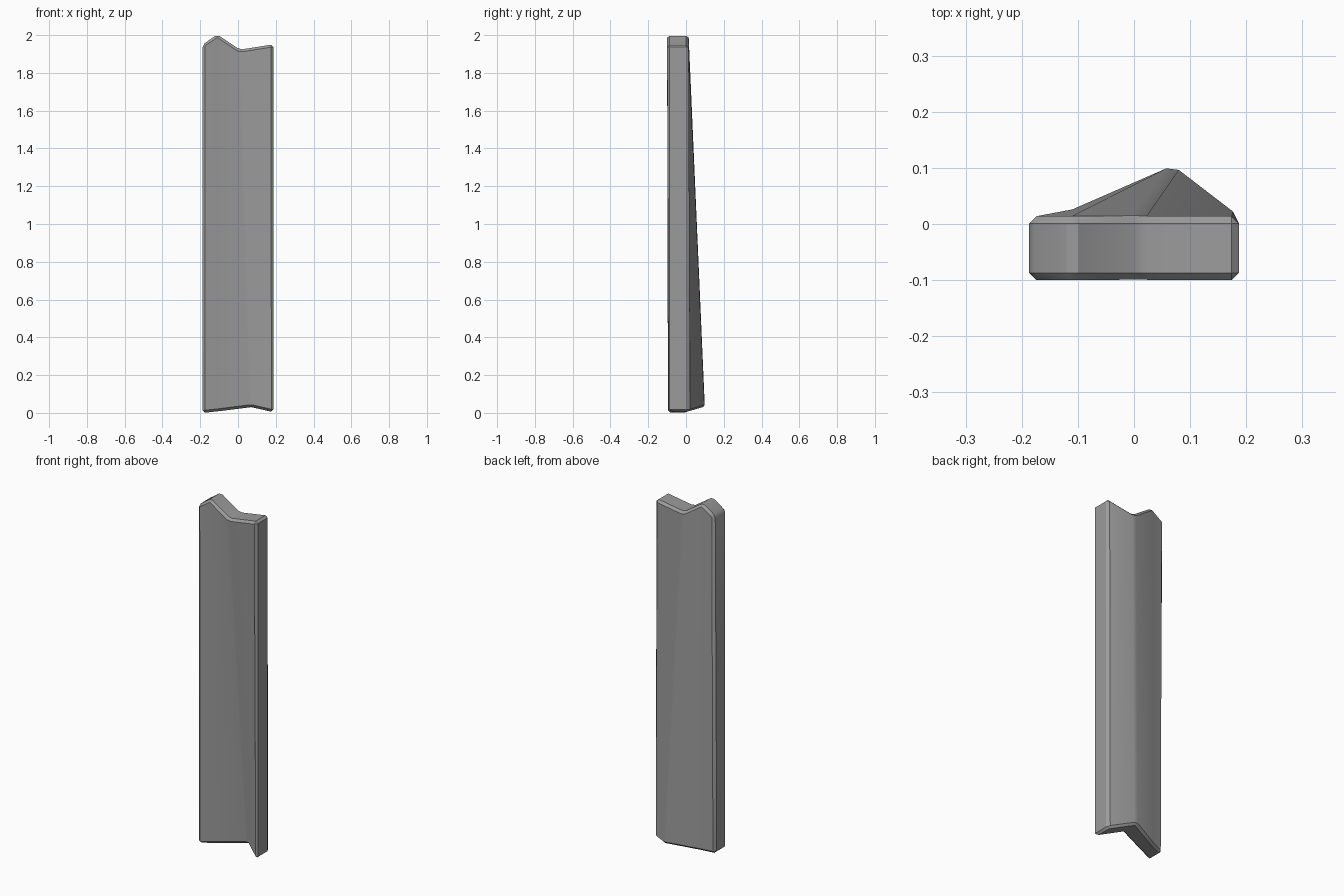
import bpy
import bmesh

cube = bpy.data.objects.get("Cube")
if cube:
    bpy.data.objects.remove(cube, do_unlink=True)

# Stone grey material
grey = bpy.data.materials.new("stone_grey")
grey.use_nodes = True
colour = (0.33, 0.33, 0.33, 1)
grey.diffuse_color = colour
grey.node_tree.nodes["Principled BSDF"].inputs["Base Color"].default_value = colour

# Each column of the plank: x, front y, back y, z at the two ends
top = [(-0.187, -0.1, 0.014, 1.95), (-0.11, -0.1, 0.014, 2.003),
       (0.01, -0.1, 0.014, 1.923), (0.187, -0.1, 0.014, 1.951)]
bottom = [(-0.187, -0.1, 0.0, 0.0), (-0.11, -0.072, 0.026, 0.008),
          (0.07, -0.007, 0.105, 0.031), (0.187, -0.1, 0.014, 0.004)]

bm = bmesh.new()


def row(points, side):
    return [bm.verts.new((p[0], p[side], p[3])) for p in points]


tf, tb = row(top, 1), row(top, 2)
bf, bb = row(bottom, 1), row(bottom, 2)

# Front, back and end strips, then the two long sides
for a, b in ((bf, tf), (tb, bb), (tf, tb), (bb, bf)):
    for i in range(len(a) - 1):
        bm.faces.new((a[i], a[i + 1], b[i + 1], b[i]))
for i in (0, -1):
    bm.faces.new((bf[i], tf[i], tb[i], bb[i]))
bmesh.ops.recalc_face_normals(bm, faces=bm.faces)

# Chamfer the outline and the fold, leaving the nearly flat folds alone
edges = [e for e in bm.edges if e.calc_face_angle() > 0.45]
bmesh.ops.bevel(bm, geom=edges, offset=0.013, offset_type='OFFSET',
                segments=1, profile=0.5, affect='EDGES', clamp_overlap=True)

mesh = bpy.data.meshes.new("folded_plank")
bm.to_mesh(mesh)
bm.free()
mesh.materials.append(grey)
plank = bpy.data.objects.new("folded_plank", mesh)
bpy.context.collection.objects.link(plank)

bpy.ops.object.select_all(action='DESELECT')
plank.select_set(True)
bpy.context.view_layer.objects.active = plank
bpy.ops.object.shade_smooth_by_angle(angle=0.55)
